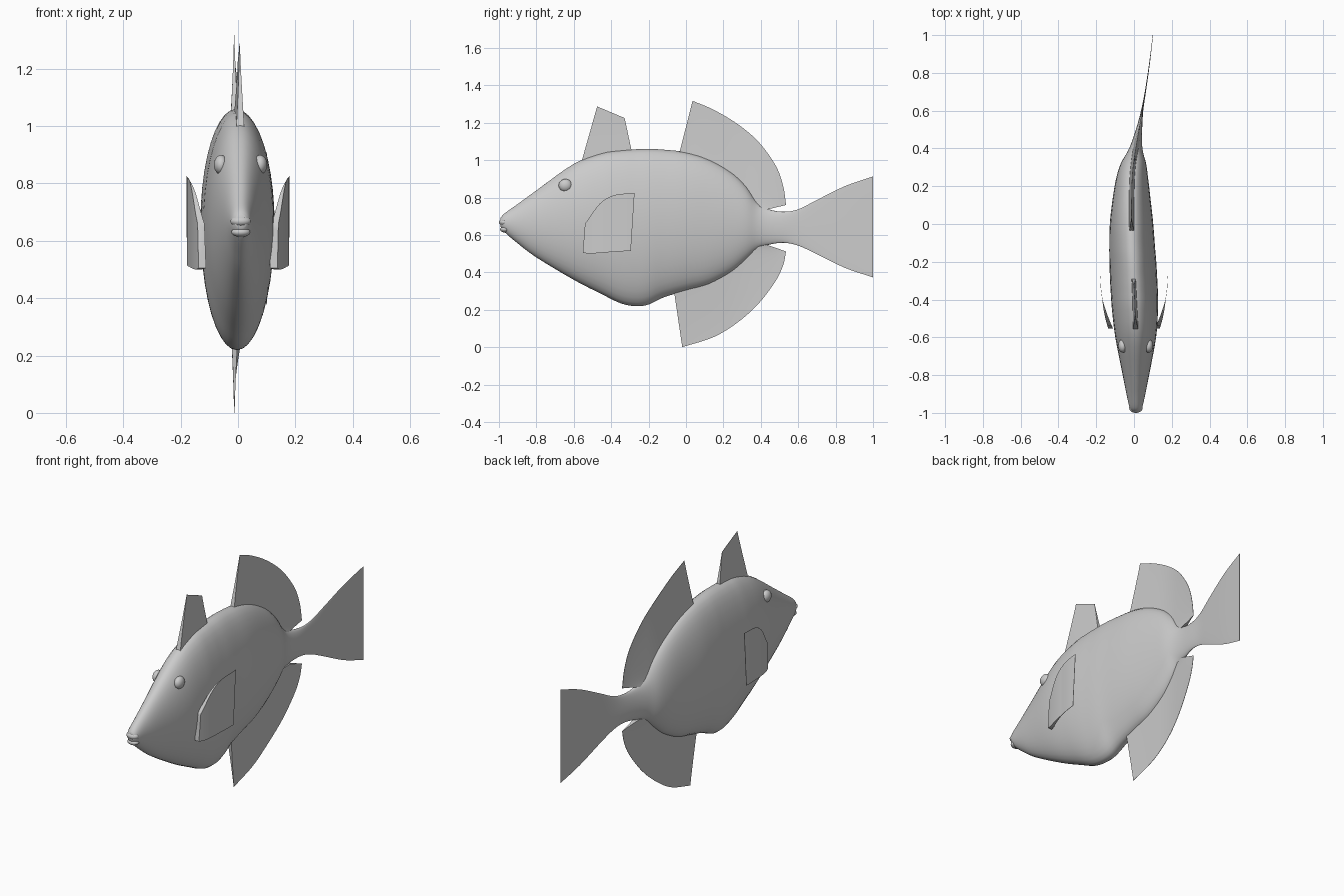
import bpy, bmesh, math
from mathutils import Vector

if "Cube" in bpy.data.objects:
    bpy.data.objects.remove(bpy.data.objects["Cube"])


def smooth_rows(rows, n):
    """Catmull-Rom interpolation of rows of numbers."""
    out = []
    rows = [Vector(r) for r in rows]
    for i in range(len(rows) - 1):
        p1, p2 = rows[i], rows[i + 1]
        p0 = rows[i - 1] if i else p1 * 2 - p2
        p3 = rows[i + 2] if i + 2 < len(rows) else p2 * 2 - p1
        for k in range(n):
            t = k / n
            out.append((p1 * 2 + (p2 - p0) * t + (p0 * 2 - p1 * 5 + p2 * 4 - p3) * t * t
                        + (p1 * 3 - p0 - p2 * 3 + p3) * t ** 3) * 0.5)
    return out + [rows[-1]]


def finish(name, bm, angle):
    bmesh.ops.recalc_face_normals(bm, faces=bm.faces)
    me = bpy.data.meshes.new(name)
    bm.to_mesh(me)
    bm.free()
    ob = bpy.data.objects.new(name, me)
    bpy.context.collection.objects.link(ob)
    bpy.ops.object.select_all(action='DESELECT')
    ob.select_set(True)
    bpy.context.view_layer.objects.active = ob
    bpy.ops.object.shade_smooth_by_angle(angle=math.radians(angle))
    return ob


def loft(name, rings, angle=50):
    bm = bmesh.new()
    vs = [[bm.verts.new(p) for p in ring] for ring in rings]
    n = len(vs[0])
    for a, b in zip(vs, vs[1:]):
        for i in range(n):
            j = (i + 1) % n
            bm.faces.new((a[i], a[j], b[j], b[i]))
    bm.faces.new(vs[0])
    bm.faces.new(vs[-1])
    return finish(name, bm, angle)


# body and tail stations: y, top z, bottom z, half width, sideways bend
stations = [
    (-0.992, 0.69, 0.645, 0.02, 0.01), (-0.97, 0.715, 0.615, 0.034, 0.01),
    (-0.9, 0.765, 0.555, 0.05, 0.01), (-0.8, 0.838, 0.48, 0.07, 0.01),
    (-0.6, 0.98, 0.36, 0.108, 0.009), (-0.45, 1.038, 0.283, 0.122, 0.005),
    (-0.35, 1.053, 0.235, 0.125, 0.001), (-0.27, 1.058, 0.219, 0.125, -0.003),
    (-0.2, 1.06, 0.228, 0.124, -0.006), (-0.12, 1.056, 0.266, 0.121, -0.01),
    (0.0, 1.042, 0.302, 0.115, -0.013), (0.12, 1.005, 0.335, 0.102, -0.013),
    (0.24, 0.937, 0.4, 0.085, -0.01), (0.32, 0.862, 0.468, 0.067, -0.003),
    (0.38, 0.775, 0.525, 0.042, 0.006), (0.44, 0.738, 0.547, 0.026, 0.016),
    (0.52, 0.724, 0.558, 0.014, 0.03), (0.6, 0.737, 0.543, 0.006, 0.043),
    (0.7, 0.787, 0.497, 0.003, 0.06), (0.85, 0.861, 0.424, 0.002, 0.082),
    (1.0, 0.913, 0.373, 0.001, 0.1)]
sections = smooth_rows(stations, 4)
SIDES = 40
rings = []
for y, top, bot, w, bend in sections:
    ring = []
    for i in range(SIDES):
        a = math.tau * i / SIDES
        ring.append((bend + w * math.cos(a), y, (top + bot) / 2 + (top - bot) / 2 * math.sin(a)))
    rings.append(ring)
loft("body_and_tail", rings)


def bend_at(y):
    for a, b in zip(sections, sections[1:]):
        if a[0] <= y <= b[0]:
            return a[4] + (b[4] - a[4]) * (y - a[0]) / (b[0] - a[0])
    return 0.0


def fin(name, pairs, x_at, thick_at, n=6, m=8):
    """Thin wedge between paired (y, z) start and end points."""
    rings = []
    for y0, z0, y1, z1 in smooth_rows(pairs, n):
        sides = {1: [], -1: []}
        for k in range(m + 1):
            s = k / m
            y, z = y0 + (y1 - y0) * s, z0 + (z1 - z0) * s
            for side in sides:
                sides[side].append((x_at(y) + side * thick_at(s, y), y, z))
        rings.append(sides[1] + sides[-1][::-1])
    return loft(name, rings, 35)


# dorsal and belly fins, following the bend of the body
def root_wedge(s, y):
    return 0.0008 + 0.014 * (1 - s) ** 1.3


fin("front_dorsal_fin", [(-0.562, 0.98, -0.475, 1.287), (-0.28, 1.0, -0.328, 1.225)],
    bend_at, root_wedge)
fin("rear_dorsal_fin", [
    (-0.045, 1.0, 0.035, 1.317), (0.05, 1.0, 0.15, 1.268), (0.15, 0.96, 0.28, 1.19),
    (0.23, 0.91, 0.39, 1.095), (0.30, 0.84, 0.48, 0.97), (0.36, 0.77, 0.52, 0.86),
    (0.42, 0.733, 0.535, 0.76)], bend_at, root_wedge)
fin("belly_fin", [
    (-0.07, 0.34, -0.02, 0.0), (0.05, 0.35, 0.15, 0.055), (0.15, 0.39, 0.28, 0.135),
    (0.23, 0.44, 0.39, 0.235), (0.30, 0.5, 0.48, 0.355), (0.36, 0.53, 0.52, 0.44),
    (0.43, 0.548, 0.535, 0.512)], bend_at, root_wedge)

# side fins, curving away from the body towards the back
for name, side in (("right_side_fin", 1), ("left_side_fin", -1)):
    fin(name, [
        (-0.552, 0.505, -0.54, 0.66), (-0.515, 0.5, -0.525, 0.68), (-0.47, 0.503, -0.46, 0.768),
        (-0.38, 0.51, -0.385, 0.812), (-0.295, 0.515, -0.275, 0.825)],
        lambda y: side * (0.178 - 0.7 * max(0.0, -0.275 - y) ** 2),
        lambda s, y: 0.0008 + 0.012 * max(0.0, (-0.4 - y) / 0.15))


def ellipsoid(name, centre, size):
    bm = bmesh.new()
    bmesh.ops.create_uvsphere(bm, u_segments=24, v_segments=14, radius=1)
    for v in bm.verts:
        v.co = Vector(centre) + Vector(a * b for a, b in zip(v.co, size))
    finish(name, bm, 80)


# eyes and lips
for name, side in (("right_eye", 1), ("left_eye", -1)):
    ellipsoid(name, (0.009 + side * 0.068, -0.645, 0.865), (0.025, 0.036, 0.034))
ellipsoid("upper_lip", (0.01, -0.973, 0.668), (0.036, 0.027, 0.02))
ellipsoid("lower_lip", (0.01, -0.968, 0.63), (0.033, 0.026, 0.017))
